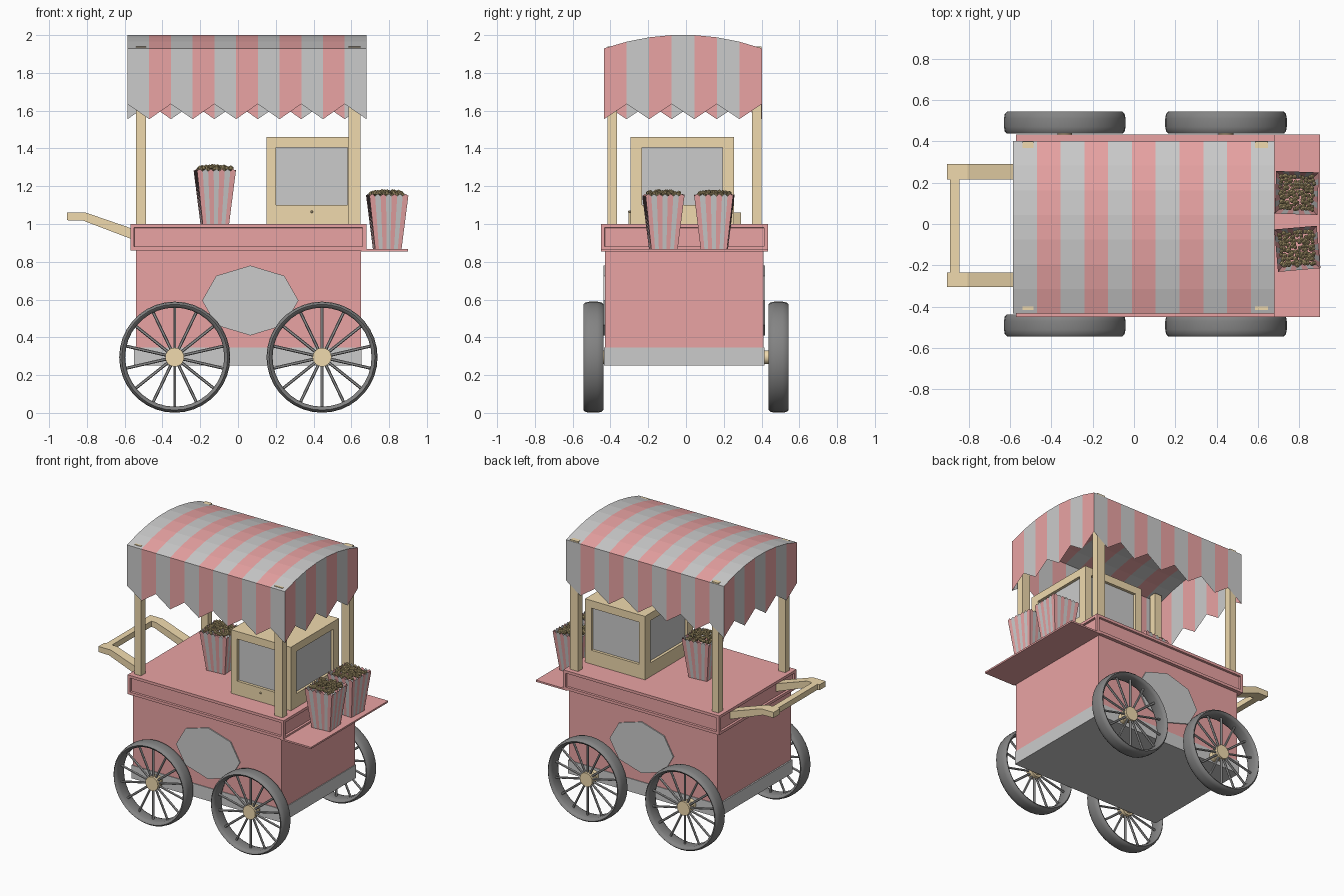
import bpy, bmesh, math, random
from mathutils import Matrix, Vector

if "Cube" in bpy.data.objects:
    bpy.data.objects.remove(bpy.data.objects["Cube"])

random.seed(4)


def material(name, rgb):
    m = bpy.data.materials.new(name)
    m.diffuse_color = (*rgb, 1)
    m.use_nodes = True
    m.node_tree.nodes["Principled BSDF"].inputs["Base Color"].default_value = m.diffuse_color
    return m


RED = material("red_paint", (0.82, 0.37, 0.37))
TAN = material("light_wood", (0.87, 0.70, 0.42))
DARK = material("dark_rubber", (0.23, 0.23, 0.23))
SPOKE = material("spoke_metal", (0.36, 0.36, 0.36))
CORN = material("popcorn", (0.52, 0.41, 0.20))


def finish(name, bm, mat=None, smooth=False, normals=True):
    if normals:
        bmesh.ops.recalc_face_normals(bm, faces=bm.faces)
    me = bpy.data.meshes.new(name)
    bm.to_mesh(me)
    bm.free()
    ob = bpy.data.objects.new(name, me)
    bpy.context.collection.objects.link(ob)
    if mat:
        me.materials.append(mat)
    if smooth:
        bpy.ops.object.select_all(action='DESELECT')
        ob.select_set(True)
        bpy.context.view_layer.objects.active = ob
        bpy.ops.object.shade_smooth_by_angle(angle=math.radians(40))
    return ob


def add_box(bm, x0, x1, y0, y1, z0, z1):
    size = Matrix.Diagonal((x1 - x0, y1 - y0, z1 - z0, 1))
    mid = Matrix.Translation(((x0 + x1) / 2, (y0 + y1) / 2, (z0 + z1) / 2))
    bmesh.ops.create_cube(bm, size=1, matrix=mid @ size)


def box(name, dims, mat=None):
    bm = bmesh.new()
    add_box(bm, *dims)
    return finish(name, bm, mat)


def extrude_xz(name, pts, y0, y1, mat=None):
    bm = bmesh.new()
    f = bm.faces.new([bm.verts.new((x, y0, z)) for x, z in pts])
    r = bmesh.ops.extrude_face_region(bm, geom=[f])
    bmesh.ops.translate(bm, vec=(0, y1 - y0, 0),
                        verts=[v for v in r["geom"] if isinstance(v, bmesh.types.BMVert)])
    return finish(name, bm, mat)


def polygons(name, polys, mat=None):
    bm = bmesh.new()
    for p in polys:
        bm.faces.new([bm.verts.new(v) for v in p])
    bmesh.ops.remove_doubles(bm, verts=bm.verts, dist=1e-5)
    return finish(name, bm, mat, normals=False)


# Cart body, base skirt and side shelf
box("cart_base", (-0.55, 0.655, -0.435, 0.415, 0.25, 0.345))
box("cart_body", (-0.54, 0.65, -0.43, 0.41, 0.345, 0.87), RED)
box("side_shelf", (0.65, 0.90, -0.45, 0.434, 0.855, 0.867), RED)

# Counter with recessed panels on its four sides
bm = bmesh.new()
add_box(bm, -0.57, 0.68, -0.45, 0.434, 0.86, 1.0)
bm.normal_update()
sides = [f for f in bm.faces if abs(f.normal.z) < 0.5]
panels = bmesh.ops.inset_individual(bm, faces=sides, thickness=0.028)
bmesh.ops.inset_individual(bm, faces=sides, thickness=0.002, depth=-0.015)
finish("counter", bm, RED)

# Octagonal sign plates front and back
octagon = [(0.065 + 0.255 * math.cos(i * math.pi / 4), 0.595 + 0.185 * math.sin(i * math.pi / 4))
           for i in range(8)]
extrude_xz("front_sign_plate", octagon, -0.438, -0.425)
extrude_xz("back_sign_plate", octagon, 0.405, 0.418)

# Canopy posts
for side, x0, x1 in (("left", -0.54, -0.487), ("right", 0.585, 0.648)):
    for end, y0, y1 in (("front", -0.415, -0.365), ("back", 0.35, 0.40)):
        box(f"{end}_{side}_post", (x0, x1, y0, y1, 1.0, 1.94), TAN)

# Striped canopy: arched roof and zigzag valance walked round the perimeter
X0, X1, Y0, Y1, NX, NY = -0.585, 0.68, -0.434, 0.402, 11, 7
xs = [X0 + (X1 - X0) * i / NX for i in range(NX + 1)]
ys = [Y0 + (Y1 - Y0) * i / NY for i in range(NY + 1)]


def roof_z(y):
    t = (2 * y - Y0 - Y1) / (Y1 - Y0)
    return 1.93 + 0.07 * (1 - t * t) / (1 - 1 / NY ** 2)


stripes = ([], [])
for i in range(NX):
    for a, b in zip(ys, ys[1:]):
        stripes[i % 2].append([(xs[i], a, roof_z(a)), (xs[i + 1], a, roof_z(a)),
                               (xs[i + 1], b, roof_z(b)), (xs[i], b, roof_z(b))])
ring = ([(x, Y0) for x in xs] + [(X1, y) for y in ys[1:]]
        + [(x, Y1) for x in xs[-2::-1]] + [(X0, y) for y in ys[-2:0:-1]])
for i, (p, q) in enumerate(zip(ring, ring[1:] + ring[:1])):
    za, zb = (1.635, 1.555) if i % 2 == 0 else (1.555, 1.635)
    stripes[i % 2].append([(*p, za), (*q, zb), (*q, roof_z(q[1])), (*p, roof_z(p[1]))])
polygons("canopy_grey_stripes", stripes[0])
polygons("canopy_red_stripes", stripes[1], RED)

# Popcorn machine: wooden frame round a glass block
MX0, MX1, MY0, MY1 = 0.15, 0.63, -0.295, 0.255
bm = bmesh.new()
add_box(bm, MX0, MX1, MY0, MY1, 1.0, 1.10)
add_box(bm, MX0, MX1, MY0, MY1, 1.405, 1.46)
for x in (MX0, MX1 - 0.05):
    for y in (MY0, MY1 - 0.063):
        add_box(bm, x, x + 0.05, y, y + 0.063, 1.10, 1.405)
finish("machine_frame", bm, TAN)
box("machine_glass", (MX0 + 0.02, MX1 - 0.02, MY0 + 0.02, MY1 - 0.02, 1.09, 1.41))
bm = bmesh.new()
bmesh.ops.create_icosphere(bm, subdivisions=1, radius=0.008,
                           matrix=Matrix.Translation((0.39, MY0 - 0.004, 1.065)))
finish("machine_knob", bm, TAN)

# Push handle
arm = [(-0.55, 0.972), (-0.805, 1.06), (-0.905, 1.06), (-0.905, 1.02), (-0.82, 1.018), (-0.55, 0.915)]
extrude_xz("front_handle_arm", arm, -0.305, -0.235, TAN)
extrude_xz("back_handle_arm", arm, 0.215, 0.29, TAN)
box("handle_bar", (-0.89, -0.845, -0.24, 0.22, 1.02, 1.06), TAN)


# Wheels
def rod(bm, a, b, r, n):
    a, b = Vector(a), Vector(b)
    d = b - a
    m = Matrix.Translation((a + b) / 2) @ d.to_track_quat('Z', 'Y').to_matrix().to_4x4()
    bmesh.ops.create_cone(bm, cap_ends=True, segments=n, radius1=r, radius2=r, depth=d.length, matrix=m)


def wheel(name, cx, cy, s):
    cz = 0.295
    half = [(0.262, 0.030), (0.268, 0.046), (0.280, 0.053), (0.290, 0.042), (0.294, 0.020)]
    prof = half + [(r, -y) for r, y in reversed(half)]
    bm = bmesh.new()
    n = 36
    rings = []
    for i in range(n):
        a = 2 * math.pi * i / n
        rings.append([bm.verts.new((cx + r * math.cos(a), cy + y, cz + r * math.sin(a))) for r, y in prof])
    for i in range(n):
        A, B = rings[i], rings[(i + 1) % n]
        for j in range(len(prof)):
            k = (j + 1) % len(prof)
            bm.faces.new((A[j], A[k], B[k], B[j]))
    finish(name + "_tyre", bm, DARK, True)
    bm = bmesh.new()
    for i in range(14):
        a = 2 * math.pi * (i + 0.5) / 14
        c, w = math.cos(a), math.sin(a)
        rod(bm, (cx + 0.03 * c, cy, cz + 0.03 * w), (cx + 0.268 * c, cy, cz + 0.268 * w), 0.008, 6)
    finish(name + "_spokes", bm, SPOKE)
    bm = bmesh.new()
    rod(bm, (cx, cy - s * 0.03, cz), (cx, cy + s * 0.02, cz), 0.05, 20)
    rod(bm, (cx, s * 0.40, cz), (cx, cy, cz), 0.036, 16)
    finish(name + "_hub", bm, TAN, True)


for side, cx in (("left", -0.335), ("right", 0.445)):
    for end, s in (("front", -1), ("back", 1)):
        wheel(f"{end}_{side}_wheel", cx, s * 0.49, s)


# Popcorn buckets: tapered striped sides with scalloped rim, filled with kernels
def bucket(name, cx, cy, cz, turn):
    place = Matrix.Translation((cx, cy, cz)) @ Matrix.Rotation(math.radians(turn), 4, 'Z')
    lo, hi, h, n = 0.07, 0.103, 0.28, 7
    groups = ([[(-lo, -lo, 0), (-lo, lo, 0), (lo, lo, 0), (lo, -lo, 0)]], [])
    for k in range(4):
        rot = Matrix.Rotation(k * math.pi / 2, 4, 'Z')
        for i in range(n):
            a, b = 2 * i / n - 1, 2 * (i + 1) / n - 1
            quad = [(a * lo, -lo, 0), (b * lo, -lo, 0), (b * hi, -hi, h),
                    ((a + b) / 2 * hi, -hi, h + 0.012), (a * hi, -hi, h)]
            groups[i % 2].append([rot @ Vector(v) for v in quad])
    for part, polys, mat in (("red_stripes", groups[0], RED), ("grey_stripes", groups[1], None)):
        polygons(f"{name}_{part}", [[place @ Vector(v) for v in p] for p in polys], mat)
    bm = bmesh.new()
    for i in range(100):
        u, v = (i % 10 - 4.5) / 4.5, (i // 10 - 4.5) / 4.5
        p = Vector((u * 0.076 + random.uniform(-.006, .006), v * 0.076 + random.uniform(-.006, .006),
                    0.296 - 0.012 * max(abs(u), abs(v)) + random.uniform(-.01, .014)))
        bmesh.ops.create_icosphere(bm, subdivisions=1, radius=random.uniform(0.010, 0.014),
                                   matrix=place @ Matrix.Translation(p))
    finish(name + "_popcorn", bm, CORN)


bucket("counter_bucket", -0.123, -0.02, 1.0, 5)
bucket("shelf_front_bucket", 0.79, -0.12, 0.868, 5)
bucket("shelf_back_bucket", 0.787, 0.15, 0.868, -2)
